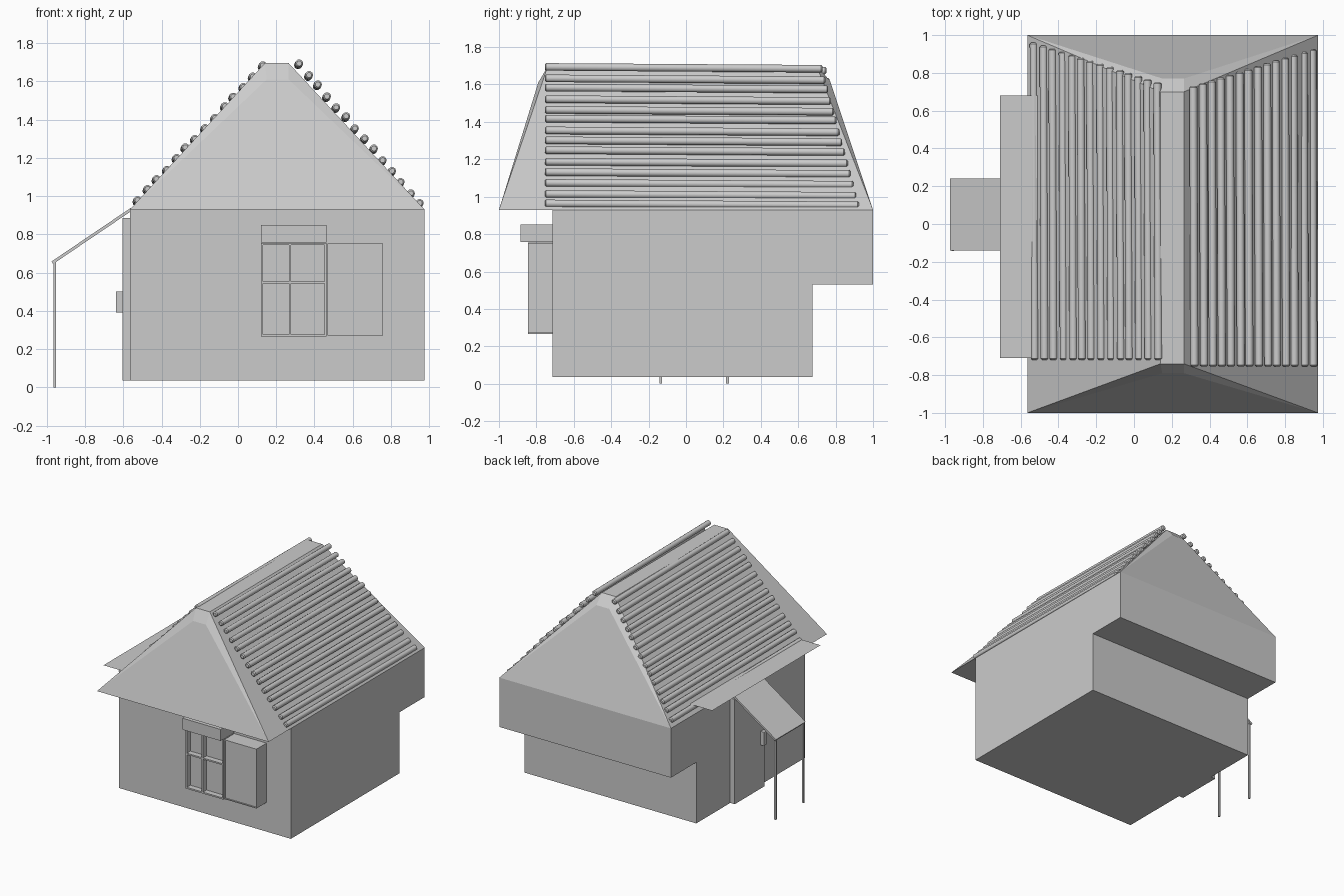
import bpy, bmesh, math, random
from mathutils import Vector

if "Cube" in bpy.data.objects:
    bpy.data.objects.remove(bpy.data.objects["Cube"])

random.seed(4)


def mesh_object(name, verts, faces):
    me = bpy.data.meshes.new(name)
    me.from_pydata(verts, [], faces)
    bm = bmesh.new()
    bm.from_mesh(me)
    bmesh.ops.recalc_face_normals(bm, faces=bm.faces[:])
    bm.to_mesh(me)
    bm.free()
    ob = bpy.data.objects.new(name, me)
    bpy.context.collection.objects.link(ob)
    return ob


def extrude(name, profile, a, b, place):
    """Closed profile swept from a to b; place(u, v, t) gives the 3D point."""
    n = len(profile)
    verts = [place(u, v, t) for t in (a, b) for u, v in profile]
    faces = [tuple(range(n)), tuple(range(n, 2 * n))]
    faces += [(i, (i + 1) % n, n + (i + 1) % n, n + i) for i in range(n)]
    return mesh_object(name, verts, faces)


def box(name, x, y, z):
    prof = [(x[0], z[0]), (x[1], z[0]), (x[1], z[1]), (x[0], z[1])]
    return extrude(name, prof, y[0], y[1], lambda u, v, t: (u, t, v))


def log(name, p, q, r, sides=10):
    """Round log between two points with chamfered ends."""
    p, q = Vector(p), Vector(q)
    d = (q - p).normalized()
    side = d.cross(Vector((0, 0, 1))).normalized()
    up = side.cross(d)
    c = r * 0.35
    rings = [(p, r - c), (p + d * c, r), (q - d * c, r), (q, r - c)]
    verts, faces = [], []
    for centre, rad in rings:
        for i in range(sides):
            a = math.tau * i / sides
            verts.append(centre + rad * (math.cos(a) * side + math.sin(a) * up))
    for k in range(3):
        for i in range(sides):
            j = (i + 1) % sides
            faces.append((k * sides + i, k * sides + j,
                          (k + 1) * sides + j, (k + 1) * sides + i))
    faces += [tuple(range(sides)), tuple(range(3 * sides, 4 * sides))]
    return mesh_object(name, verts, faces)


L, R = -0.565, 0.975

# walls with the upper storey overhanging at the back
extrude("walls", [(-0.715, 0.035), (0.675, 0.035), (0.675, 0.53), (1, 0.53),
                  (1, 0.93), (-0.715, 0.93)], L, R, lambda u, v, t: (t, u, v))

# steep roof: eaves, gable tops, chamfered ridge
roof_verts = [(L, -1, 0.93), (R, -1, 0.93), (R, 1, 0.93), (L, 1, 0.93),
              (0.15, -0.79, 1.61), (0.265, -0.79, 1.61),
              (0.265, 0.77, 1.62), (0.15, 0.77, 1.62),
              (0.14, -0.74, 1.695), (0.265, -0.74, 1.695),
              (0.265, 0.70, 1.695), (0.14, 0.70, 1.695)]
mesh_object("roof", roof_verts, [
    (0, 1, 2, 3), (0, 1, 5, 4), (2, 3, 7, 6),
    (4, 5, 9, 8), (6, 7, 11, 10), (8, 9, 10, 11),
    (0, 4, 8), (3, 7, 11), (0, 8, 11, 3),
    (1, 5, 9), (2, 6, 10), (1, 9, 10, 2)])

# thin attic floor sticking out over the door side
mesh_object("attic_floor", [(-0.71, -0.71, 0.99), (0.85, -0.71, 0.99),
                            (0.85, 0.68, 0.99), (-0.71, 0.68, 0.99)],
            [(0, 1, 2, 3)])

# roof logs, left slope then right slope
slopes = [("left", 14, (0.13, 1.68), (-0.525, 0.975), -0.72, 0.75, 0.96),
          ("right", 14, (0.32, 1.69), (0.95, 0.96), -0.755, 0.73, 0.925)]
for side, n, top, low, y0, y_top, y_low in slopes:
    for i in range(n):
        t = i / (n - 1)
        x = top[0] + (low[0] - top[0]) * t
        z = top[1] + (low[1] - top[1]) * t
        if 0 < i < n - 1:
            x += random.uniform(-0.004, 0.004)
            z += random.uniform(-0.006, 0.006)
        y1 = y_top + (y_low - y_top) * t
        ob = log(f"{side}_roof_log_{i + 1}", (x, y0, z + 0.004),
                 (x - 0.006, y1, z - 0.006), 0.021)
        bpy.context.view_layer.objects.active = ob
        ob.select_set(True)
        bpy.ops.object.shade_smooth_by_angle(angle=math.radians(40))
        ob.select_set(False)

# window: frame bars, recessed glass, lintel
wx0, wx1, wz0, wz1, fy = 0.12, 0.463, 0.265, 0.755, -0.845
b = 0.012
depth = (fy, -0.715)
for i, x in enumerate((wx0, 0.272 - b / 2, wx1 - b)):
    box(f"window_upright_{i + 1}", (x, x + b), depth, (wz0, wz1))
for i, z in enumerate((wz0, 0.548 - b / 2, wz1 - b)):
    box(f"window_crossbar_{i + 1}", (wx0, wx1), depth, (z, z + b))
box("window_glass", (wx0 + 0.005, wx1 - 0.005), (-0.80, -0.715),
    (wz0 + 0.005, wz1 - 0.005))
box("window_lintel", (wx0, wx1), (-0.885, -0.715), (0.757, 0.85))

# shutter beside the window, with a raised rim
sx0, sx1, sz0, sz1 = 0.468, 0.757, 0.272, 0.753
box("shutter_panel", (sx0 + 0.004, sx1 - 0.004), (-0.838, -0.715),
    (sz0 + 0.004, sz1 - 0.004))
for i, x in enumerate((sx0, sx1 - 0.008)):
    box(f"shutter_side_{i + 1}", (x, x + 0.008), depth, (sz0, sz1))
for i, z in enumerate((sz0, sz1 - 0.008)):
    box(f"shutter_end_{i + 1}", (sx0, sx1), depth, (z, z + 0.008))

# door and handle on the left side
box("door", (-0.605, L), (-0.14, 0.24), (0.035, 0.885))
box("door_handle", (-0.637, -0.605), (-0.125, -0.09), (0.39, 0.5))

# sloping canopy on two posts
extrude("canopy", [(-0.975, 0.658), (-0.967, 0.645), (-0.553, 0.925),
                   (-0.561, 0.938)], -0.14, 0.24, lambda u, v, t: (u, t, v))
for i, y in enumerate((-0.135, 0.222)):
    box(f"canopy_post_{i + 1}", (-0.966, -0.952), (y - 0.007, y + 0.007),
        (0, 0.655))
